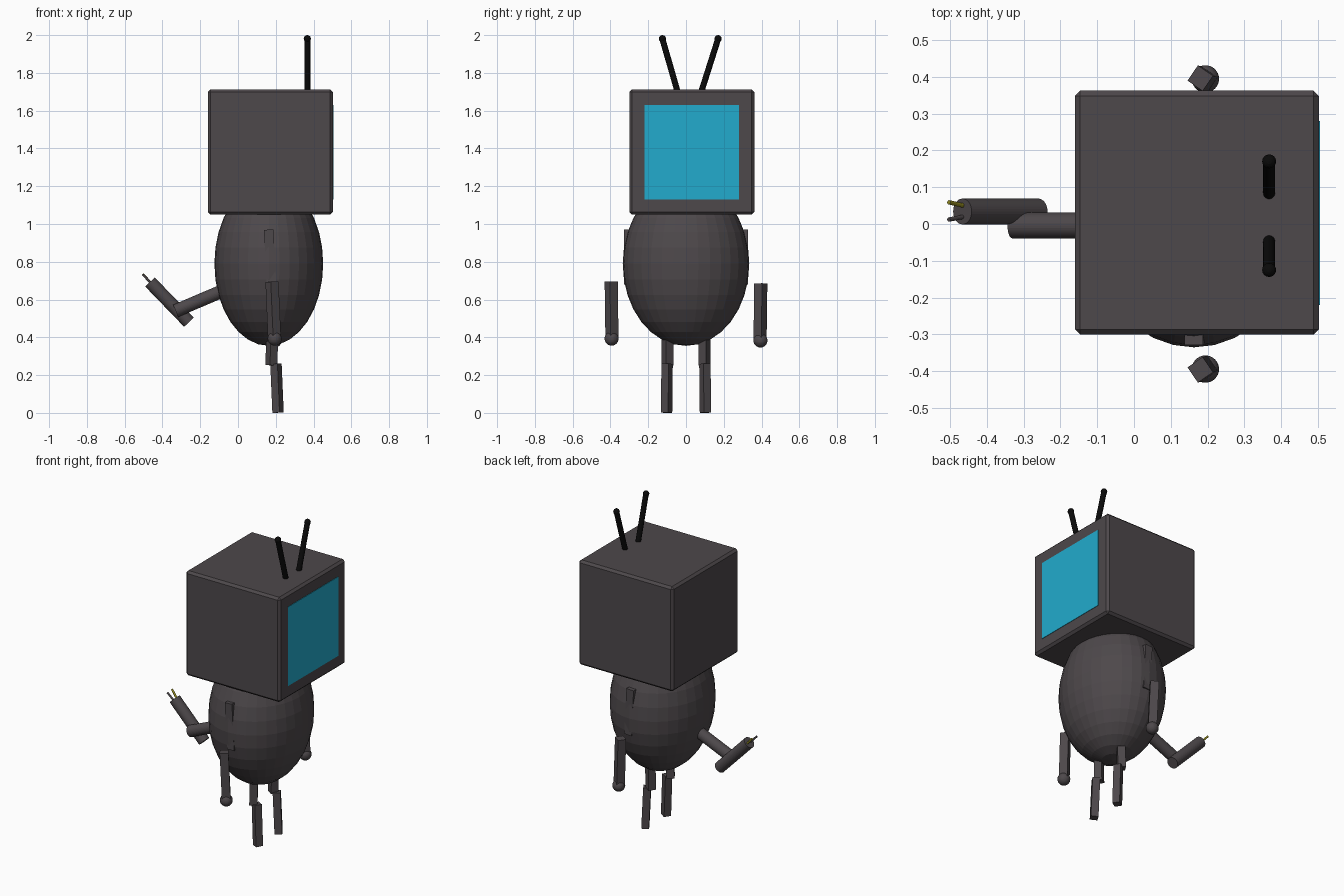
import bpy
import bmesh
from mathutils import Vector, Matrix

default = bpy.data.objects.get("Cube")
if default:
    bpy.data.objects.remove(default, do_unlink=True)


def material(name, rgb, rough=0.6):
    m = bpy.data.materials.new(name)
    m.use_nodes = True
    m.diffuse_color = (*rgb, 1)
    node = m.node_tree.nodes["Principled BSDF"]
    node.inputs["Base Color"].default_value = (*rgb, 1)
    node.inputs["Roughness"].default_value = rough
    return m


GREY = material("casing grey", (0.075, 0.065, 0.070))
CYAN = material("screen cyan", (0.016, 0.41, 0.61))
BLACK = material("antenna black", (0.003, 0.003, 0.003))
YELLOW = material("prong yellow", (0.27, 0.24, 0.015))


def finish(name, bm, mat):
    mesh = bpy.data.meshes.new(name)
    bm.to_mesh(mesh)
    bm.free()
    mesh.materials.append(mat)
    obj = bpy.data.objects.new(name, mesh)
    bpy.context.collection.objects.link(obj)
    return obj


def box(name, low, high, mat):
    low, high = Vector(low), Vector(high)
    bm = bmesh.new()
    bmesh.ops.create_cube(bm, size=1, matrix=Matrix.Translation((low + high) / 2)
                          @ Matrix.Diagonal((*(high - low), 1)))
    return finish(name, bm, mat)


def ball(name, centre, radii, mat, segments=32, rings=16):
    bm = bmesh.new()
    bmesh.ops.create_uvsphere(bm, u_segments=segments, v_segments=rings, radius=1,
                              matrix=Matrix.Translation(centre) @ Matrix.Diagonal((*radii, 1)))
    return finish(name, bm, mat)


def along(start, end):
    """Placement matrix and length for a part running from start to end."""
    start, end = Vector(start), Vector(end)
    axis = end - start
    turn = Vector((0, 0, 1)).rotation_difference(axis).to_matrix().to_4x4()
    return Matrix.Translation((start + end) / 2) @ turn, axis.length


def rod(name, start, end, radius, mat, sides=32):
    place, length = along(start, end)
    bm = bmesh.new()
    bmesh.ops.create_cone(bm, cap_ends=True, segments=sides, radius1=radius,
                          radius2=radius, depth=length, matrix=place)
    return finish(name, bm, mat)


def bar(name, start, end, width, mat):
    place, length = along(start, end)
    bm = bmesh.new()
    bmesh.ops.create_cube(bm, size=1, matrix=place @ Matrix.Diagonal((width, width, length, 1)))
    return finish(name, bm, mat)


# Television head with chamfered edges and a screen plate
head = box("head", (-0.16, -0.30, 1.05), (0.502, 0.362, 1.712), GREY)
bevel = head.modifiers.new("chamfer", "BEVEL")
bevel.width = 0.014
bevel.segments = 1
box("screen", (0.495, -0.22, 1.13), (0.505, 0.28, 1.63), CYAN)

# Egg-shaped body
ball("body", (0.163, 0, 0.79), (0.288, 0.335, 0.435), GREY)

# Antennae
for side, base, tip in (("right", -0.03, -0.125), ("left", 0.065, 0.17)):
    rod(side + "_antenna", (0.367, base, 1.65), (0.367, tip, 1.98), 0.016, BLACK)
    ball(side + "_antenna_tip", (0.367, tip, 1.981), (0.019,) * 3, BLACK, 16, 8)

# Arms and legs
for side, s, lift in (("right", -1, 0.005), ("left", 1, -0.005)):
    bar(side + "_upper_arm", (0.162, s * 0.303, 0.97), (0.178, s * 0.303, 0.68), 0.05, GREY)
    bar(side + "_forearm", (0.18, s * 0.396, 0.69 + lift), (0.193, s * 0.392, 0.39 + lift), 0.05, GREY)
    ball(side + "_hand", (0.194, s * 0.394, 0.388 + lift), (0.037,) * 3, GREY)
    bar(side + "_thigh", (0.184, s * 0.097, 0.54), (0.177, s * 0.099, 0.252), 0.046, GREY)
    bar(side + "_shin", (0.201, s * 0.100, 0.26), (0.212, s * 0.103, 0.001), 0.044, GREY)

# Jointed cable tail ending in a plug
rod("tail_root", (-0.02, -0.004, 0.672), (-0.33, -0.004, 0.54), 0.035, GREY)
rod("tail_plug", (-0.26, 0.034, 0.48), (-0.466, 0.034, 0.693), 0.035, GREY)
rod("yellow_prong", (-0.45, 0.047, 0.675), (-0.503, 0.059, 0.735), 0.006, YELLOW, 12)
rod("grey_prong", (-0.45, 0.022, 0.675), (-0.503, 0.012, 0.732), 0.006, GREY, 12)
